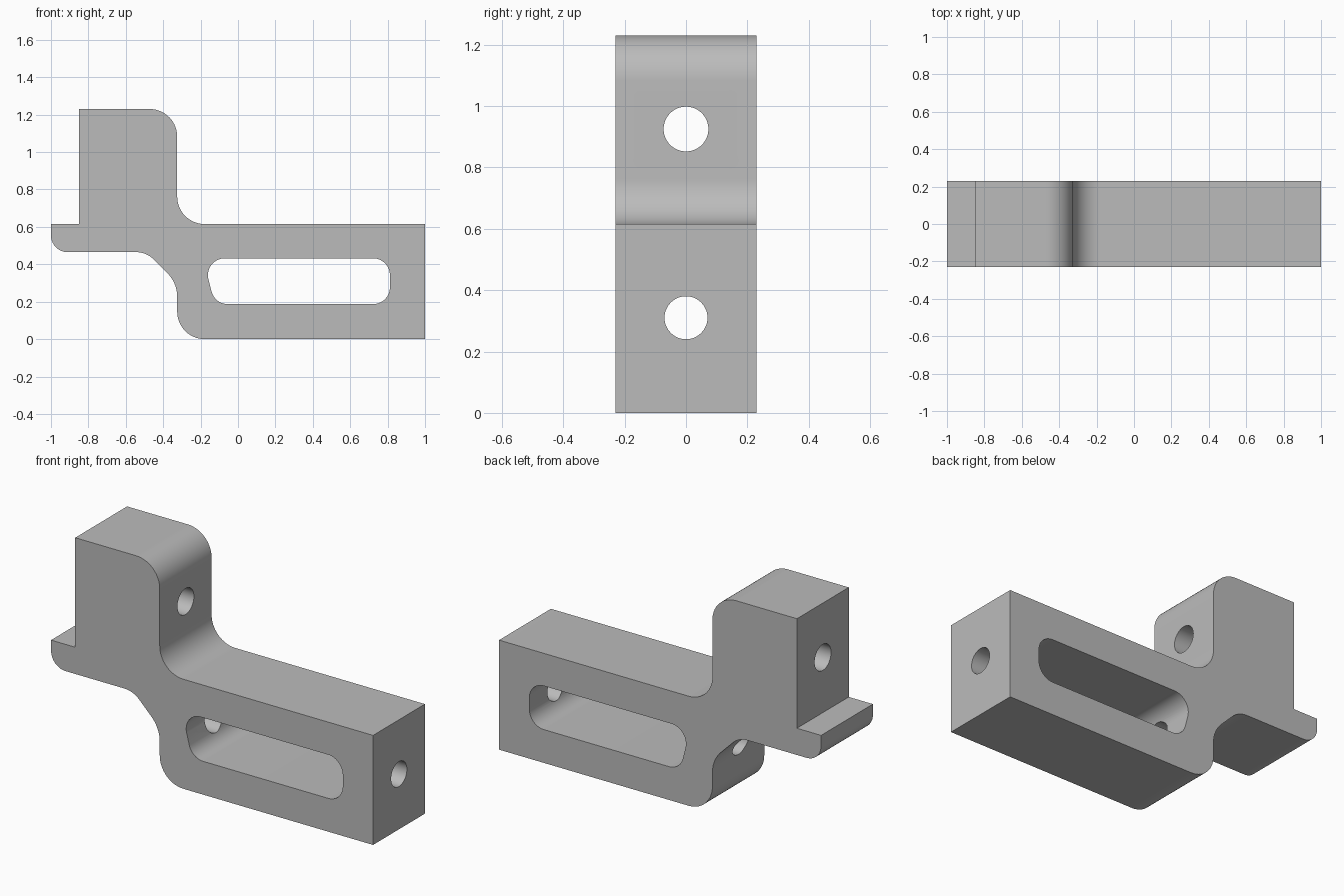
import bpy, math
from mathutils import Vector

cube = bpy.data.objects.get("Cube")
if cube:
    bpy.data.objects.remove(cube, do_unlink=True)

WIDTH = 0.46

grey = bpy.data.materials.new("plain grey")
grey.use_nodes = True
colour = (0.5, 0.5, 0.5, 1)
grey.diffuse_color = colour
grey.node_tree.nodes["Principled BSDF"].inputs["Base Color"].default_value = colour


def rounded(corners, steps=14):
    """Outline from (x, z, radius) corners, each rounded by a tangent arc."""
    points = []
    for i, (x, z, r) in enumerate(corners):
        p = Vector((x, z))
        if not r:
            points.append(p)
            continue
        a = (Vector(corners[i - 1][:2]) - p).normalized()
        b = (Vector(corners[(i + 1) % len(corners)][:2]) - p).normalized()
        half = a.angle(b) / 2
        centre = p + (a + b).normalized() * r / math.sin(half)
        start = p + a * r / math.tan(half) - centre
        end = p + b * r / math.tan(half) - centre
        sweep = math.pi - 2 * half
        for k in range(steps + 1):
            t = k / steps
            points.append(centre + (start * math.sin((1 - t) * sweep)
                                    + end * math.sin(t * sweep)) / math.sin(sweep))
    return points


def extrude(name, outline, depth):
    """Prism along y from an outline in the xz plane."""
    n = len(outline)
    verts = [(p.x, y, p.y) for y in (-depth / 2, depth / 2) for p in outline]
    faces = [list(range(n)), list(range(2 * n - 1, n - 1, -1))]
    faces += [(i, i + n, (i + 1) % n + n, (i + 1) % n) for i in range(n)]
    mesh = bpy.data.meshes.new(name)
    mesh.from_pydata(verts, [], faces)
    mesh.materials.append(grey)
    obj = bpy.data.objects.new(name, mesh)
    bpy.context.collection.objects.link(obj)
    return obj


def bore(name, z, radius):
    """Cylinder cutter running the full length along x."""
    bpy.ops.mesh.primitive_cylinder_add(vertices=48, radius=radius, depth=2.4,
                                        location=(0, 0, z),
                                        rotation=(0, math.pi / 2, 0))
    obj = bpy.context.object
    obj.name = name
    obj.data.materials.append(grey)
    return obj


# Stepped body, counter-clockwise seen from the front
bracket = extrude("bracket_body", rounded([
    (-1, 0.615, 0), (-1, 0.465, 0.09),
    (-0.49, 0.465, 0.13), (-0.325, 0.30, 0.18),
    (-0.325, 0, 0.147), (1, 0, 0), (1, 0.615, 0),
    (-0.325, 0.615, 0.147), (-0.325, 1.23, 0.147),
    (-0.85, 1.23, 0), (-0.85, 0.615, 0)]), WIDTH)

# Slot through the arm and two lengthwise holes
cutters = [
    extrude("slot_cutter", rounded([
        (-0.187, 0.432, 0.09), (-0.124, 0.187, 0.09),
        (0.812, 0.187, 0.09), (0.812, 0.432, 0.09)]), WIDTH * 1.5),
    bore("upper_hole_cutter", 0.925, 0.073),
    bore("lower_hole_cutter", 0.31, 0.07)]
for cutter in cutters:
    cut = bracket.modifiers.new(cutter.name, "BOOLEAN")
    cut.operation = "DIFFERENCE"
    cut.solver = "EXACT"
    cut.object = cutter

# Bake the cuts, then smooth the rounded faces
bpy.ops.object.select_all(action="DESELECT")
bracket.select_set(True)
bpy.context.view_layer.objects.active = bracket
for cutter in cutters:
    bpy.ops.object.modifier_apply(modifier=cutter.name)
    bpy.data.objects.remove(cutter, do_unlink=True)
bpy.ops.object.shade_smooth_by_angle(angle=math.radians(30))
